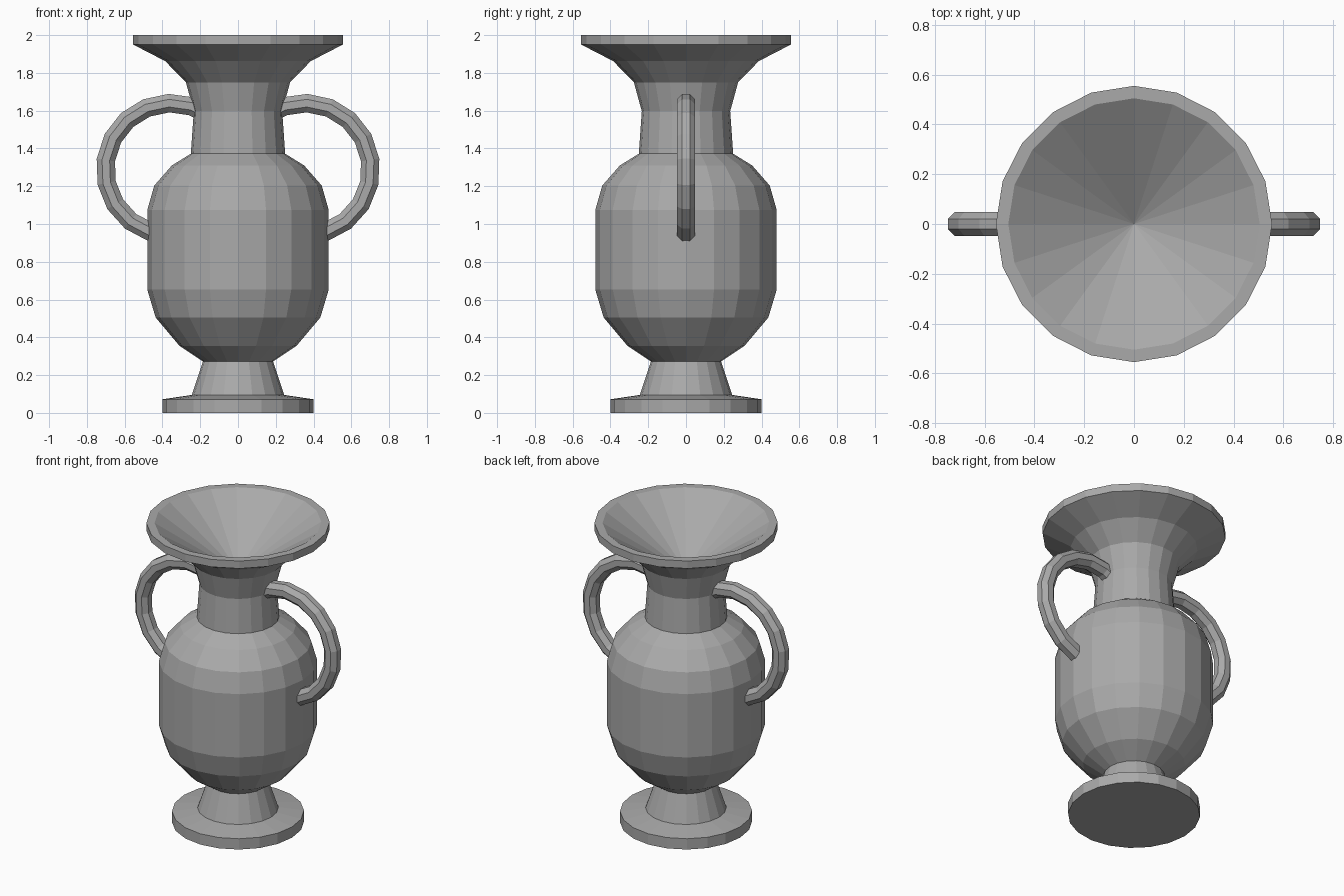
import bpy, bmesh
from math import sin, cos, pi, radians

cube = bpy.data.objects.get("Cube")
if cube:
    bpy.data.objects.remove(cube, do_unlink=True)

SIDES = 20

clay = bpy.data.materials.new("grey_clay")
clay.use_nodes = True
GREY = (0.4, 0.4, 0.4, 1)
clay.diffuse_color = GREY
clay.node_tree.nodes["Principled BSDF"].inputs["Base Color"].default_value = GREY


def finish(name, bm):
    bmesh.ops.recalc_face_normals(bm, faces=bm.faces)
    mesh = bpy.data.meshes.new(name)
    bm.to_mesh(mesh)
    bm.free()
    mesh.materials.append(clay)
    obj = bpy.data.objects.new(name, mesh)
    bpy.context.collection.objects.link(obj)
    return obj


def bridge(bm, a, b):
    n = len(a)
    for i in range(n):
        bm.faces.new((a[i], a[(i + 1) % n], b[(i + 1) % n], b[i]))


def lathe(name, profile, apex=None):
    """Turn (radius, height) points; close the top flat or with a sunken point."""
    bm = bmesh.new()
    rings = [[bm.verts.new((r * cos(2 * pi * i / SIDES), r * sin(2 * pi * i / SIDES), z))
              for i in range(SIDES)] for r, z in profile]
    for a, b in zip(rings, rings[1:]):
        bridge(bm, a, b)
    bm.faces.new(rings[0][::-1])
    top = rings[-1]
    if apex is None:
        bm.faces.new(top)
    else:
        tip = bm.verts.new((0, 0, apex))
        for i in range(SIDES):
            bm.faces.new((top[i], top[(i + 1) % SIDES], tip))
    return finish(name, bm)


def handle(name, side):
    """Eight-sided tube swept along an arc in the xz plane."""
    bm = bmesh.new()
    rings = []
    for step in range(12):
        a = radians(128 - 20 * step)
        ring = []
        for k in range(8):
            t = 2 * pi * (k + 0.5) / 8
            r = 0.35 + 0.053 * cos(t)
            ring.append(bm.verts.new((side * (0.353 + r * cos(a)), 0.053 * sin(t),
                                      1.29 + r * sin(a))))
        rings.append(ring)
    for a, b in zip(rings, rings[1:]):
        bridge(bm, a, b)
    bm.faces.new(rings[0][::-1])
    bm.faces.new(rings[-1])
    return finish(name, bm)


# Foot: base disc and tapered stem
lathe("foot", [(0.4, 0), (0.4, 0.072), (0.245, 0.095), (0.185, 0.275)])

# Rounded belly
lathe("belly", [(0.185, 0.272), (0.31, 0.355), (0.436, 0.505), (0.48, 0.652),
                (0.48, 1.075), (0.443, 1.204), (0.35, 1.31), (0.25, 1.372)])

# Neck flaring to the rim, with a conical hollow
lathe("neck_and_rim", [(0.25, 1.37), (0.234, 1.597), (0.276, 1.75), (0.385, 1.862),
                       (0.555, 1.95), (0.555, 2.0), (0.505, 2.0)], apex=1.67)

# Handles
handle("left_handle", 1)
handle("right_handle", -1)
